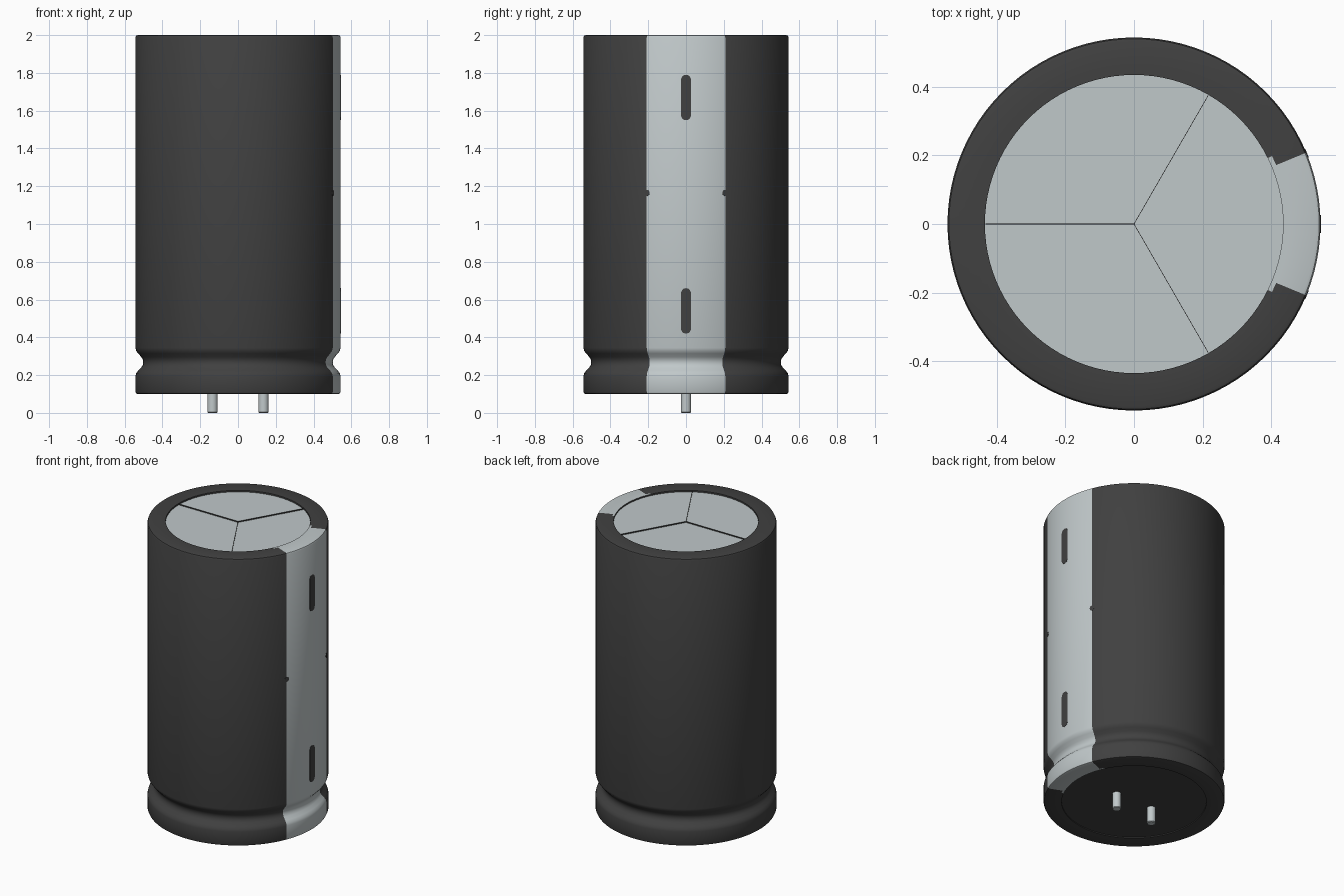
import bpy, bmesh, math

cube = bpy.data.objects.get("Cube")
if cube:
    bpy.data.objects.remove(cube)


def material(name, rgb):
    m = bpy.data.materials.new(name)
    m.use_nodes = True
    m.diffuse_color = (*rgb, 1)
    m.node_tree.nodes["Principled BSDF"].inputs["Base Color"].default_value = (*rgb, 1)
    return m


DARK = material("charcoal sleeve", (0.052, 0.052, 0.052))
LIGHT = material("pale grey", (0.53, 0.58, 0.59))
SEG = 96          # 3.75 degrees per column
STRIPE = 6        # stripe half width in columns
R = 0.543


def finish(name, bm, mats, smooth=True):
    bmesh.ops.recalc_face_normals(bm, faces=bm.faces)
    me = bpy.data.meshes.new(name)
    bm.to_mesh(me)
    bm.free()
    ob = bpy.data.objects.new(name, me)
    bpy.context.collection.objects.link(ob)
    for m in mats:
        me.materials.append(m)
    if smooth:
        bpy.ops.object.select_all(action='DESELECT')
        ob.select_set(True)
        bpy.context.view_layer.objects.active = ob
        bpy.ops.object.shade_smooth_by_angle(angle=math.radians(35))
    return ob


# Sleeve: lathed profile with a crimp groove, striped on the +x side
profile = [(0.434, 0.106), (0.434, 0.1), (0.448, 0.1), (0.531, 0.1), (0.539, 0.103),
           (R, 0.112), (R, 0.195), (0.539, 0.210), (0.528, 0.224), (0.512, 0.240),
           (0.504, 0.254), (0.502, 0.268), (0.504, 0.282), (0.512, 0.296),
           (0.528, 0.314), (0.539, 0.328), (R, 0.344), (R, 1.988), (0.539, 1.997),
           (0.531, 2.0), (0.448, 2.0), (0.434, 2.0), (0.434, 1.99)]
bm = bmesh.new()
rings = [[bm.verts.new((r * math.cos(2 * math.pi * i / SEG), r * math.sin(2 * math.pi * i / SEG), z))
          for i in range(SEG)] for r, z in profile]
last = len(rings) - 2
for k in range(len(rings) - 1):
    half = STRIPE + (1 if k in (1, last - 1) else 0)   # flared inner corners
    for i in range(SEG):
        j = (i + 1) % SEG
        f = bm.faces.new((rings[k][i], rings[k][j], rings[k + 1][j], rings[k + 1][i]))
        column = min(i, SEG - 1 - i)
        f.material_index = int(column < half and k not in (0, last))
finish("sleeve", bm, [DARK, LIGHT])


def cylinder(name, r, z0, z1, x, mat, seg, bevel=0):
    bm = bmesh.new()
    bmesh.ops.create_cone(bm, cap_ends=True, segments=seg, radius1=r, radius2=r, depth=z1 - z0)
    bmesh.ops.translate(bm, verts=bm.verts, vec=(x, 0, (z0 + z1) / 2))
    if bevel:
        low = [e for e in bm.edges if all(v.co.z < z0 + 1e-4 for v in e.verts)]
        bmesh.ops.bevel(bm, geom=low, offset=bevel, segments=1, affect='EDGES')
    return finish(name, bm, [mat])


# End discs and the two terminals
cylinder("top_disc", 0.434, 1.97, 1.99, 0, LIGHT, SEG)
cylinder("bottom_seal", 0.434, 0.106, 0.126, 0, DARK, SEG)
for side, x in (("left", 0.135), ("right", -0.135)):
    cylinder(side + "_terminal", 0.027, 0, 0.12, x, LIGHT, 24, 0.004)

# Vent score lines on the top disc
for n, deg in enumerate((60, 180, 300)):
    bm = bmesh.new()
    bmesh.ops.create_cube(bm, size=1)
    a = math.radians(deg)
    for v in bm.verts:
        x, y = (v.co.x + 0.5) * 0.432, v.co.y * 0.0016
        v.co = (x * math.cos(a) - y * math.sin(a), x * math.sin(a) + y * math.cos(a),
                1.9935 + v.co.z * 0.008)
    finish(f"vent_line_{n + 1}", bm, [DARK], False)


# Painted marks: thin rounded plates wrapped around the sleeve
def mark(name, deg, z, half_w, half_h, cap):
    bm = bmesh.new()
    grid = []
    for s in range(-4, 5):
        t = s / 4
        a = math.radians(deg) + t * half_w / R
        h = half_h - cap * (1 - math.sqrt(max(0, 1 - t * t)))
        grid.append([bm.verts.new((r * math.cos(a), r * math.sin(a), z + sg * max(h, 0.0005)))
                     for r, sg in ((R - 0.002, -1), (R + 0.0015, -1), (R + 0.0015, 1), (R - 0.002, 1))])
    for p, q in zip(grid, grid[1:]):
        for k in range(4):
            m = (k + 1) % 4
            bm.faces.new((p[k], p[m], q[m], q[k]))
    bm.faces.new(grid[0])
    bm.faces.new(grid[-1])
    finish(name, bm, [DARK])


mark("upper_dash", 0, 1.67, 0.026, 0.12, 0.022)
mark("lower_dash", 0, 0.54, 0.026, 0.12, 0.022)
for side, s in (("back", 1), ("front", -1)):
    mark(side + "_edge_notch", s * 22.3, 1.165, 0.014, 0.016, 0.012)
